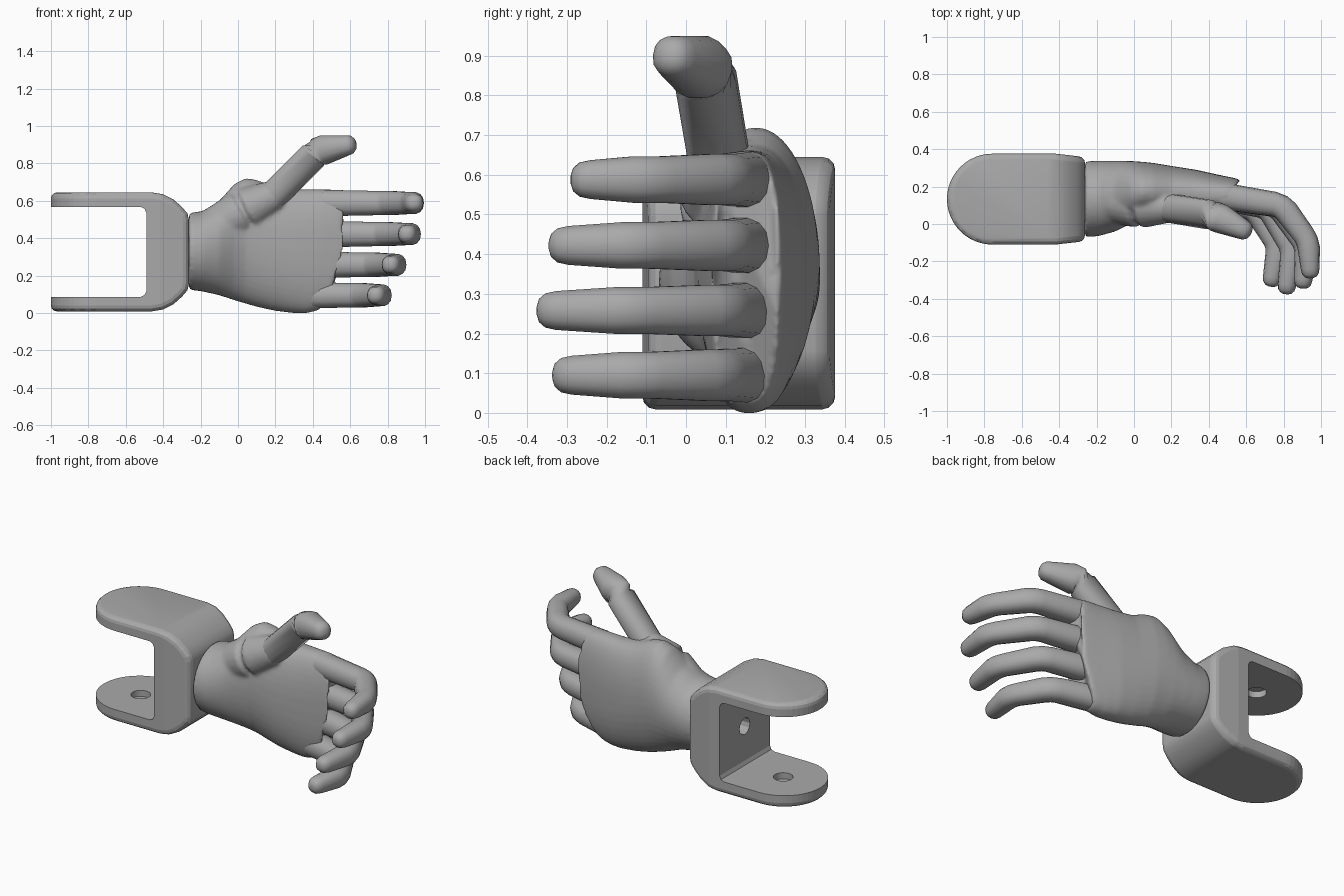
import bpy, bmesh
from math import cos, sin, pi, copysign, radians
from mathutils import Vector

cube = bpy.data.objects.get("Cube")
if cube:
    bpy.data.objects.remove(cube)

grey = bpy.data.materials.new("plain grey")
grey.use_nodes = True
grey.diffuse_color = (0.4, 0.4, 0.4, 1)
grey.node_tree.nodes["Principled BSDF"].inputs["Base Color"].default_value = (0.4, 0.4, 0.4, 1)


def finish(name, bm, helper=False):
    bmesh.ops.recalc_face_normals(bm, faces=bm.faces)
    mesh = bpy.data.meshes.new(name)
    bm.to_mesh(mesh)
    bm.free()
    mesh.materials.append(grey)
    ob = bpy.data.objects.new(name, mesh)
    bpy.context.collection.objects.link(ob)
    if helper:
        ob.hide_render = True
        ob.hide_viewport = True
    return ob


def bridge(bm, rings):
    """Skin a list of closed rings and cap both ends."""
    loops = [[bm.verts.new(p) for p in ring] for ring in rings]
    n = len(loops[0])
    for a, b in zip(loops, loops[1:]):
        for i in range(n):
            bm.faces.new((a[i], a[(i + 1) % n], b[(i + 1) % n], b[i]))
    bm.faces.new(loops[0])
    bm.faces.new(loops[-1])


def oval(n, power):
    """Unit superellipse points."""
    pts = []
    for i in range(n):
        c, s = cos(2 * pi * i / n), sin(2 * pi * i / n)
        pts.append((copysign(abs(c) ** (2 / power), c), copysign(abs(s) ** (2 / power), s)))
    return pts


def prism(name, points, offset, helper=False):
    bm = bmesh.new()
    bridge(bm, [points, [Vector(p) + Vector(offset) for p in points]])
    return finish(name, bm, helper)


def tube(bm, path, radii, sides=14, power=2.3, bend=0.04):
    """Tube along a path with softened joints and a rounded tip."""
    path = [Vector(p) for p in path]
    pts = [(path[0], radii[0])]
    for a, p, b, r in zip(path, path[1:], path[2:], radii[1:]):
        d1, d2 = (p - a).normalized(), (b - p).normalized()
        pts += [(p - d1 * bend, r), (p + (d2 - d1) * bend * 0.3, r), (p + d2 * bend, r)]
    end, r = path[-1], radii[-1]
    d = (end - path[-2]).normalized()
    pts += [(end - d * r * back, r * k) for back, k in ((1, 1), (0.45, 0.88), (0.12, 0.6), (0, 0.25))]
    rings = []
    for i, (p, r) in enumerate(pts):
        t = (pts[min(i + 1, len(pts) - 1)][0] - pts[max(i - 1, 0)][0]).normalized()
        u = (Vector((0, 1, 0)) if abs(t.z) > 0.5 else Vector((0, 0, 1))).cross(t).normalized()
        v = t.cross(u)
        rings.append([p + u * r * c + v * r * s for c, s in oval(sides, power)])
    bridge(bm, rings)


def smooth(ob, angle=50):
    bpy.ops.object.select_all(action='DESELECT')
    ob.select_set(True)
    bpy.context.view_layer.objects.active = ob
    bpy.ops.object.shade_smooth_by_angle(angle=radians(angle))


def boolean(ob, cutter, operation):
    m = ob.modifiers.new(cutter.name, 'BOOLEAN')
    m.object, m.operation, m.solver = cutter, operation, 'EXACT'


# Wrist bracket: side profile trimmed by a round-ended outline
MID_Y, MID_Z = 0.133, 0.327
half = [(-1.2, 0.318), (-0.46, 0.318), (-0.4, 0.308), (-0.345, 0.28), (-0.3, 0.24), (-0.27, 0.205), (-0.262, 0.17)]
profile = [(x, -0.4, MID_Z + z) for x, z in half] + [(x, -0.4, MID_Z - z) for x, z in reversed(half)]
bracket = prism("wrist_bracket", profile, (0, 1.1, 0))
R = 0.243
outline = [(-1 + R - R * sin(pi * i / 24), MID_Y - R * cos(pi * i / 24), -0.3) for i in range(25)]
outline += [(-0.42, MID_Y + R, -0.3), (-0.2, MID_Y + R - 0.025, -0.3),
            (-0.2, MID_Y - R + 0.025, -0.3), (-0.42, MID_Y - R, -0.3)]
boolean(bracket, prism("bracket_outline_cutter", outline, (0, 0, 1.3), True), 'INTERSECT')
bev = bracket.modifiers.new("rounded edges", 'BEVEL')
bev.width, bev.segments, bev.limit_method, bev.angle_limit = 0.032, 3, 'ANGLE', radians(40)

# Slot between the two fork plates, with softened inner corners
slot_half = [(-1.3, 0.24), (-0.52, 0.24), (-0.5, 0.231), (-0.49, 0.21)]
slot = [(x, -0.5, MID_Z + z) for x, z in slot_half] + [(x, -0.5, MID_Z - z) for x, z in reversed(slot_half)]
boolean(bracket, prism("slot_cutter", slot, (0, 1.3, 0), True), 'DIFFERENCE')

# Blind pivot holes in the plates and a screw hole in the web
ring = [(-0.75 + 0.055 * c, MID_Y + 0.055 * s, 0.05) for c, s in oval(24, 2)]
boolean(bracket, prism("pivot_hole_cutter", ring, (0, 0, 0.555), True), 'DIFFERENCE')
ring = [(-0.55, MID_Y + 0.05 * c, MID_Z + 0.05 * s) for c, s in oval(12, 2)]
boolean(bracket, prism("screw_hole_cutter", ring, (0.2, 0, 0), True), 'DIFFERENCE')
smooth(bracket, 35)

# Palm: sections along x as (x, y low, y high, z low, z high, squareness)
sections = [
    (-0.262, -0.07, 0.335, 0.125, 0.535, 2.0),
    (-0.19, -0.065, 0.338, 0.115, 0.545, 2.0),
    (-0.1, -0.04, 0.338, 0.095, 0.60, 2.0),
    (-0.02, 0.0, 0.337, 0.068, 0.69, 2.0),
    (0.04, 0.02, 0.333, 0.05, 0.722, 2.0),
    (0.1, 0.025, 0.327, 0.033, 0.712, 2.1),
    (0.2, 0.03, 0.31, 0.012, 0.675, 2.2),
    (0.32, 0.04, 0.29, 0.0, 0.662, 2.4),
    (0.42, 0.05, 0.265, -0.002, 0.662, 2.6),
    (0.5, 0.062, 0.245, 0.01, 0.66, 2.9),
    (0.53, 0.068, 0.235, 0.02, 0.652, 3.0),
]
bm = bmesh.new()
rings = []
for x, y0, y1, z0, z1, power in sections:
    pts = []
    for c, s in oval(40, power):
        z = (z0 + z1) / 2 + (z1 - z0) / 2 * s
        # knuckle line bows outward and slants back to the little finger
        sweep = max(0, (x - 0.1) / 0.43) ** 2
        dx = sweep * (0.05 - 0.9 * (z - 0.42) ** 2)
        pts.append((x + dx, (y0 + y1) / 2 + (y1 - y0) / 2 * c, z))
    rings.append(pts)
bridge(bm, rings)
# Thumb mound, fused into the palm
tube(bm, [(-0.14, 0.13, 0.43), (0.02, 0.1, 0.54), (0.24, 0.09, 0.65)], [0.12, 0.12, 0.095], 20, 2)
palm = finish("palm", bm)
rm = palm.modifiers.new("fuse", 'REMESH')
rm.mode, rm.voxel_size, rm.use_smooth_shade = 'VOXEL', 0.011, True
sm = palm.modifiers.new("soften", 'SMOOTH')
sm.factor, sm.iterations = 0.5, 6
smooth(palm, 60)

# Fingers: height and the x, y positions of each joint
fingers = {
    "index_finger": (0.588, (0.46, 0.152), (0.79, 0.1), (0.932, -0.09), (0.945, -0.29)),
    "middle_finger": (0.422, (0.47, 0.15), (0.77, 0.1), (0.922, -0.12), (0.9, -0.345)),
    "ring_finger": (0.258, (0.45, 0.15), (0.72, 0.09), (0.847, -0.14), (0.81, -0.375)),
    "little_finger": (0.095, (0.38, 0.15), (0.65, 0.08), (0.77, -0.12), (0.73, -0.335)),
}
for name, (z, *joints) in fingers.items():
    bm = bmesh.new()
    tube(bm, [(x, y, z) for x, y in joints], [0.072, 0.066, 0.06, 0.05])
    smooth(finish(name, bm))

# Thumb
bm = bmesh.new()
tube(bm, [(0.16, 0.09, 0.6), (0.43, 0.045, 0.868), (0.625, -0.05, 0.905)], [0.078, 0.079, 0.056])
smooth(finish("thumb", bm))
